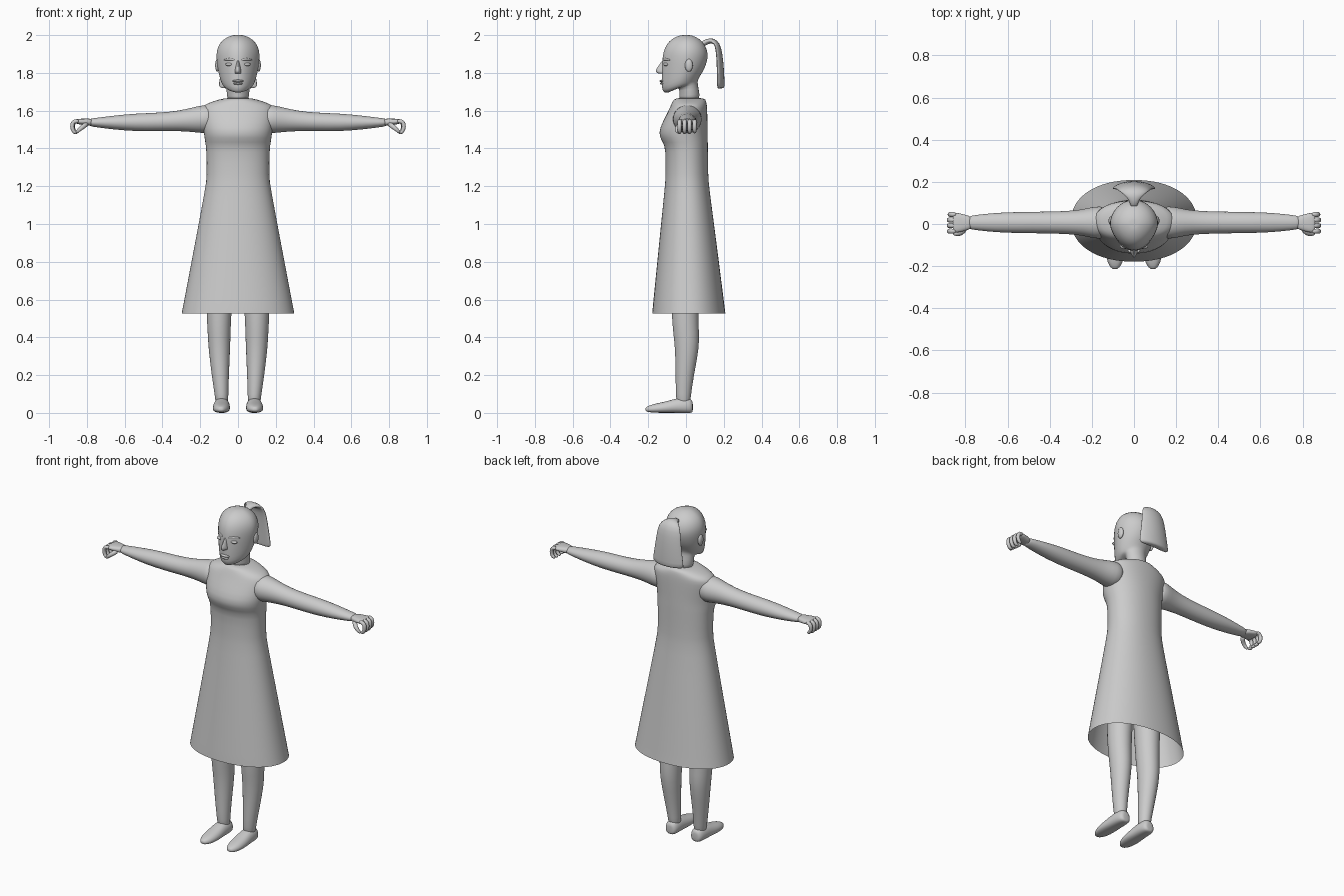
import bpy, bmesh, math
from mathutils import Vector as V


def loft(name, rings, n=20, p=1.0, caps=(True, True), mirror=False, sub=1, taper=0.0):
    """Skin rings of (centre, u, v[, bend]); p < 1 is boxier, taper narrows the v side."""
    bm = bmesh.new()
    loops = []
    for ring in rings:
        c, u, v = (V(a) for a in ring[:3])
        bend = V(ring[3]) if len(ring) > 3 else V((0, 0, 0))
        loop = []
        for i in range(n):
            a = 2 * math.pi * i / n
            co, si = math.cos(a), math.sin(a)
            x = math.copysign(abs(co) ** p, co)
            y = math.copysign(abs(si) ** p, si)
            k = 1 - taper * max(0, y)
            loop.append(bm.verts.new(c + u * x * k + v * y + bend * x * x))
        loops.append(loop)
    for a, b in zip(loops, loops[1:]):
        for i in range(n):
            j = (i + 1) % n
            bm.faces.new((a[i], a[j], b[j], b[i]))
    for cap, loop in zip(caps, (loops[0], loops[-1])):
        if cap:
            mid = bm.verts.new(sum((w.co for w in loop), V()) / n)
            for i in range(n):
                bm.faces.new((loop[i], loop[(i + 1) % n], mid))
    return finish(name, bm, mirror, sub)


def finish(name, bm, mirror, sub):
    bmesh.ops.recalc_face_normals(bm, faces=bm.faces)
    for f in bm.faces:
        f.smooth = True
    me = bpy.data.meshes.new(name)
    bm.to_mesh(me)
    bm.free()
    ob = bpy.data.objects.new(name, me)
    bpy.context.collection.objects.link(ob)
    if mirror:
        ob.modifiers.new("mirror", 'MIRROR').use_mirror_merge = False
    if sub:
        m = ob.modifiers.new("smooth", 'SUBSURF')
        m.levels = m.render_levels = sub
    return ob


def yz_ring(front, back, hw, x=0.0):
    """Ring spanning two (y, z) points with half width hw along x."""
    f, b = V((x, *front)), V((x, *back))
    return ((f + b) / 2, (hw, 0, 0), (f - b) / 2)


def tube(name, pts, radii, n=8, mirror=True):
    pts = [V(q) for q in pts]
    rings = []
    for i, q in enumerate(pts):
        t = (pts[min(i + 1, len(pts) - 1)] - pts[max(i - 1, 0)]).normalized()
        ref = V((0, 1, 0)) if abs(t.y) < 0.9 else V((1, 0, 0))
        u = t.cross(ref).normalized()
        rings.append((q, u * radii[i], t.cross(u) * radii[i]))
    return loft(name, rings, n, mirror=mirror)


def ball(name, loc, size, mirror=False):
    bm = bmesh.new()
    bmesh.ops.create_uvsphere(bm, u_segments=16, v_segments=10, radius=1)
    bmesh.ops.scale(bm, vec=size, verts=bm.verts)
    bmesh.ops.translate(bm, vec=loc, verts=bm.verts)
    return finish(name, bm, mirror, 0)


# Dress: bodice with bust and flared open skirt
dress = [(0.525, -0.18, 0.21, 0.30), (0.53, -0.18, 0.209, 0.299), (0.88, -0.145, 0.165, 0.232),
         (1.2, -0.112, 0.122, 0.172), (1.25, -0.108, 0.118, 0.165), (1.4, -0.108, 0.116, 0.168),
         (1.43, -0.122, 0.116, 0.174), (1.48, -0.15, 0.115, 0.181), (1.54, -0.124, 0.114, 0.19),
         (1.60, -0.093, 0.113, 0.196), (1.63, -0.08, 0.111, 0.187), (1.65, -0.07, 0.107, 0.13),
         (1.667, -0.06, 0.10, 0.075)]
loft("dress", [yz_ring((f, z), (b, z), w) for z, f, b, w in dress], 32, 0.93, (False, True))

# Neck and head: tilted rings from the neck over the jaw to the crown
head = [((-0.04, 1.64), (0.08, 1.65), 0.062), ((-0.033, 1.72), (0.065, 1.725), 0.06),
        ((-0.045, 1.722), (0.06, 1.755), 0.066), ((-0.10, 1.688), (0.07, 1.775), 0.078),
        ((-0.128, 1.70), (0.085, 1.80), 0.091), ((-0.13, 1.75), (0.10, 1.825), 0.102),
        ((-0.129, 1.80), (0.112, 1.86), 0.110), ((-0.127, 1.86), (0.117, 1.89), 0.116),
        ((-0.122, 1.91), (0.113, 1.92), 0.116), ((-0.105, 1.95), (0.098, 1.955), 0.102),
        ((-0.075, 1.982), (0.07, 1.982), 0.074), ((-0.03, 2.0), (0.03, 2.0), 0.032)]
loft("head", [yz_ring(*r) for r in head], 24, taper=0.22)

# Facial features
loft("nose", [yz_ring((-0.126, 1.868), (-0.10, 1.868), 0.009),
              yz_ring((-0.145, 1.838), (-0.10, 1.838), 0.011),
              yz_ring((-0.166, 1.815), (-0.10, 1.81), 0.018),
              yz_ring((-0.155, 1.797), (-0.10, 1.795), 0.020)], 12, taper=0.4)
ball("eye", (0.045, -0.105, 1.845), (0.022, 0.014, 0.009), True)
tube("brow", [(0.018, -0.119, 1.868), (0.045, -0.109, 1.874), (0.072, -0.085, 1.868)],
     [0.006, 0.008, 0.005])
ball("upper_lip", (0, -0.127, 1.757), (0.03, 0.013, 0.007))
ball("lower_lip", (0, -0.126, 1.744), (0.025, 0.012, 0.007))
ball("ear", (0.109, 0.015, 1.84), (0.012, 0.021, 0.034), True)

# Ponytail: narrow root arching out of the head into a wide flat fan
tail = [((0.085, 1.95), 0.018, 0.016, 60), ((0.112, 1.968), 0.02, 0.014, 70),
        ((0.145, 1.972), 0.045, 0.014, 100), ((0.168, 1.95), 0.07, 0.015, 145),
        ((0.178, 1.90), 0.08, 0.016, 170), ((0.184, 1.82), 0.09, 0.018, 178),
        ((0.187, 1.74), 0.103, 0.018, 178), ((0.187, 1.718), 0.105, 0.018, 178)]
loft("ponytail", [((0, *c), (w, 0, 0),
                   (0, -t * math.cos(math.radians(a)), t * math.sin(math.radians(a))),
                   (0, -0.018 * w / 0.105, 0)) for c, w, t, a in tail], 20)

# Arms with sleeves
arm = [(0.13, 1.555, 0.08, 0.08), (0.19, 1.555, 0.077, 0.074), (0.24, 1.552, 0.063, 0.066),
       (0.31, 1.546, 0.055, 0.054), (0.42, 1.54, 0.052, 0.049), (0.54, 1.538, 0.051, 0.048),
       (0.66, 1.537, 0.047, 0.037), (0.75, 1.537, 0.036, 0.025), (0.79, 1.538, 0.031, 0.02)]
loft("arm", [((x, 0.007, z), (0, ry, 0), (0, 0, rz)) for x, z, ry, rz in arm], 20, mirror=True)

# Hands: flat palm, curled fingers and thumb
palm = [(0.77, 1.538, 0.03, 0.02), (0.80, 1.54, 0.038, 0.018), (0.83, 1.542, 0.047, 0.016),
        (0.86, 1.543, 0.049, 0.013)]
loft("palm", [((x, 0.006, z), (0, ry, 0), (0, 0, rz)) for x, z, ry, rz in palm],
     16, 0.8, mirror=True)
for i in range(4):
    y = -0.034 + i * 0.0265
    d = 0.004 * (i == 3)
    tube(f"finger_{i + 1}", [(0.845, y, 1.543), (0.868 - d, y, 1.545), (0.878 - d, y, 1.53),
                             (0.878 - d, y, 1.505), (0.868 - d, y, 1.484 + d), (0.852, y, 1.482 + d)],
         [0.012, 0.013, 0.013, 0.012, 0.011, 0.008])
tube("thumb", [(0.80, -0.02, 1.53), (0.822, -0.045, 1.515), (0.842, -0.05, 1.498),
               (0.856, -0.044, 1.483)], [0.015, 0.014, 0.011, 0.008])

# Legs, continuing up inside the skirt
leg = [(0.04, -0.048, 0.022, 0.085, 0.033), (0.09, -0.055, 0.026, 0.087, 0.036),
       (0.2, -0.055, 0.042, 0.094, 0.046), (0.34, -0.058, 0.07, 0.099, 0.058),
       (0.42, -0.068, 0.07, 0.1, 0.061), (0.52, -0.077, 0.065, 0.101, 0.066),
       (0.75, -0.085, 0.075, 0.095, 0.075), (1.0, -0.08, 0.085, 0.085, 0.08)]
loft("leg", [yz_ring((f, z), (b, z), w, x) for z, f, b, x, w in leg], 20, mirror=True)

# Shoes: flat sole, low heel and pointed toe
shoe = [(0.036, 0.002, 0.062, 0.026), (0.022, -0.001, 0.078, 0.038), (-0.01, -0.001, 0.08, 0.043),
        (-0.05, 0.0, 0.078, 0.044), (-0.095, 0.0, 0.063, 0.047), (-0.145, 0.0, 0.053, 0.046),
        (-0.185, 0.002, 0.043, 0.036), (-0.208, 0.006, 0.033, 0.02), (-0.214, 0.012, 0.026, 0.009)]
loft("shoe", [yz_ring((y, hi), (y, lo), w, 0.086 - y * 0.02) for y, lo, hi, w in shoe],
     20, 0.75, mirror=True, taper=0.2)
